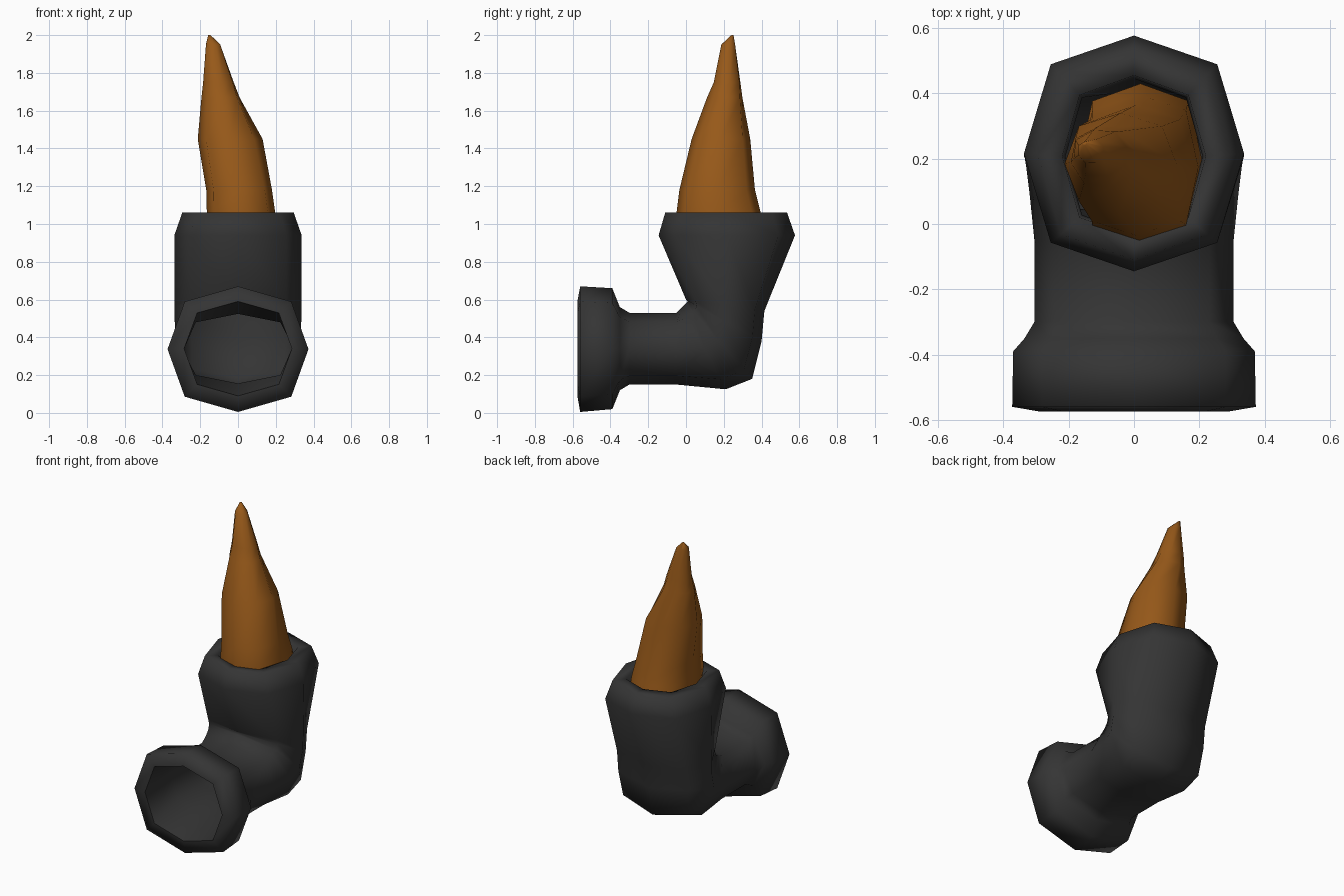
import bpy, bmesh
from math import sin, cos, pi, radians

if "Cube" in bpy.data.objects:
    bpy.data.objects.remove(bpy.data.objects["Cube"])


def loft(name, rings, closed, color, angle):
    """Skin a list of vertex rings, then either join the ends or cap them."""
    bm = bmesh.new()
    loops = [[bm.verts.new(p) for p in r] for r in rings]
    n = len(rings[0])
    pairs = list(zip(loops, loops[1:]))
    if closed:
        pairs.append((loops[-1], loops[0]))
    else:
        bm.faces.new(loops[0])
        bm.faces.new(loops[-1])
    for a, b in pairs:
        for i in range(n):
            j = (i + 1) % n
            bm.faces.new((a[i], a[j], b[j], b[i]))
    bmesh.ops.recalc_face_normals(bm, faces=bm.faces)
    me = bpy.data.meshes.new(name)
    bm.to_mesh(me)
    bm.free()
    ob = bpy.data.objects.new(name, me)
    bpy.context.collection.objects.link(ob)
    mat = bpy.data.materials.new(name + "_color")
    mat.diffuse_color = color
    mat.use_nodes = True
    mat.node_tree.nodes["Principled BSDF"].inputs["Base Color"].default_value = mat.diffuse_color
    me.materials.append(mat)
    bpy.ops.object.select_all(action='DESELECT')
    ob.select_set(True)
    bpy.context.view_layer.objects.active = ob
    bpy.ops.object.shade_smooth_by_angle(angle=radians(angle))
    return ob


def pipe_ring(iy, iz, oy, oz, rx, s=1.0):
    """Octagon spanning the inner and outer side of the bend."""
    cy, cz, uy, uz = (iy + oy) / 2, (iz + oz) / 2, (iy - oy) / 2, (iz - oz) / 2
    pts = []
    for k in range(8):
        a = k * pi / 4
        f = s * (1.07 if k % 2 else 1.0)
        pts.append((rx * f * cos(a), cy + uy * f * sin(a), cz + uz * f * sin(a)))
    return pts


# Elbow pipe: flange, neck, bend and flared cup (inner y, z, outer y, z, half width)
flange = [
    (-.575, .59, -.575, .09, .285),
    (-.56, .67, -.56, .005, .373),
    (-.39, .66, -.39, .02, .37),
    (-.35, .56, -.35, .12, .335),
]
bend = [
    (-.30, .53, -.30, .15, .305),
    (-.05, .53, -.05, .15, .305),
    (-.02, .56, .21, .125, .32),
    (.00, .58, .35, .18, .33),
    (.01, .59, .40, .38, .335),
    (.00, .60, .415, .54, .337),
]
cup = [
    (-.145, .94, .577, .94, .337),
    (-.11, 1.06, .535, 1.06, .295),
    (-.04, 1.06, .455, 1.06, .22),
    (-.03, .94, .445, .94, .21),
]
rings = [pipe_ring(*r) for r in flange + bend + cup]
# Inner wall running back to the flange opening
rings += [pipe_ring(*r, s=.97) for r in reversed(bend)]
loft("elbow_pipe", rings, True, (.035, .035, .035, 1), 89)

# Flame: leaning stack of rings (z, x range, y range, twist, corner fullness)
flame = [
    (.85, -.17, .21, -.05, .43, 0, 1.1),
    (1.06, -.165, .197, -.05, .395, 0, 1.12),
    (1.18, -.168, .18, -.035, .365, 0, 1.1),
    (1.45, -.213, .13, .03, .34, 0, 1.05),
    (1.67, -.195, .01, .11, .30, 10, 1.03),
    (1.75, -.187, -.02, .145, .29, 14, 1.05),
    (1.95, -.172, -.092, .185, .262, 20, 1.05),
    (2.00, -.158, -.145, .24, .252, 20, 1.0),
]
rings = []
for z, x0, x1, y0, y1, tw, full in flame:
    ring = []
    for k in range(8):
        a, f = k * pi / 4 + radians(tw), full if k % 2 else 1.0
        ring.append(((x0 + x1) / 2 + (x1 - x0) / 2 * f * cos(a),
                     (y0 + y1) / 2 + (y1 - y0) / 2 * f * sin(a), z))
    rings.append(ring)
loft("flame", rings, False, (.31, .10, .01, 1), 80)
